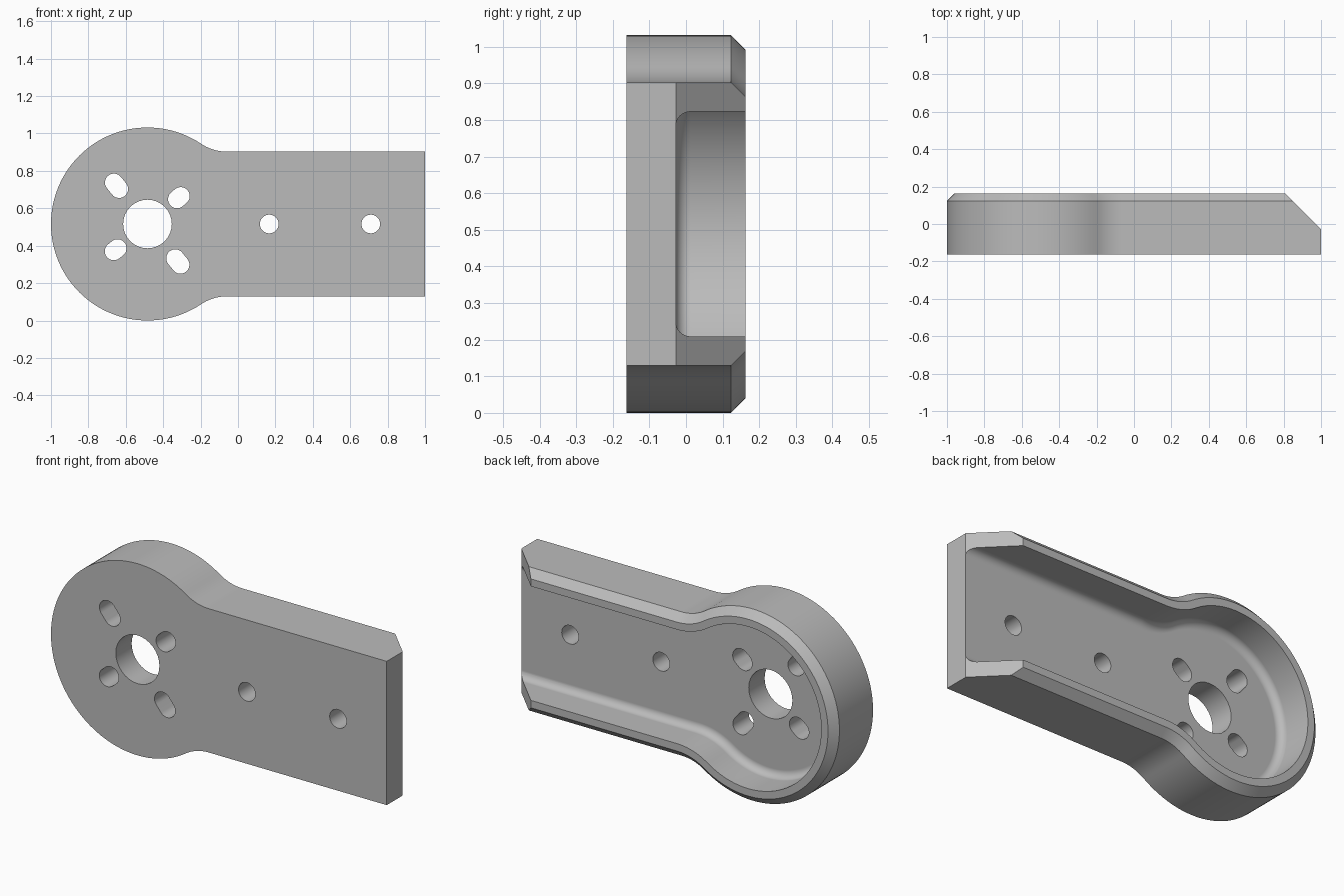
import bpy, bmesh
from math import sin, cos, pi, radians, atan2, hypot

cube = bpy.data.objects.get("Cube")
if cube:
    bpy.data.objects.remove(cube, do_unlink=True)

# Main dimensions
HEAD_R = 0.516              # round head radius, also the height of its centre
HEAD_X = HEAD_R - 1         # head centre
BAR_H = 0.387               # half height of the arm
NECK_X = -0.06              # where the neck fillet meets the arm
FRONT, BACK, FLOOR = -0.163, 0.163, -0.028
WALL, CHAMFER, FILLET = 0.08, 0.04, 0.04
DX = NECK_X - HEAD_X
NECK_R = (DX**2 + BAR_H**2 - HEAD_R**2) / (2 * (HEAD_R - BAR_H))
TANGENT = atan2(BAR_H + NECK_R, DX)


def arc(cx, cz, r, a0, a1, n):
    return [(cx + r * cos(a0 + (a1 - a0) * i / n),
             cz + r * sin(a0 + (a1 - a0) * i / n)) for i in range(n + 1)]


def outline(inset, end_x, y):
    """Keyhole outline of head, neck and arm, moved inwards by inset."""
    half = [(end_x, BAR_H - inset)]
    half += arc(NECK_X, BAR_H + NECK_R, NECK_R + inset, 1.5 * pi, pi + TANGENT, 10)
    half += arc(HEAD_X, 0, HEAD_R - inset, TANGENT, pi, 44)[1:]
    full = half + [(x, -z) for x, z in reversed(half[:-1])]
    return [(x, y, z + HEAD_R) for x, z in full]


def loft(name, rings):
    """Closed solid through matching rings of points."""
    bm = bmesh.new()
    loops = [[bm.verts.new(p) for p in ring] for ring in rings]
    n = len(loops[0])
    for a, b in zip(loops, loops[1:]):
        for i in range(n):
            j = (i + 1) % n
            bm.faces.new((a[i], a[j], b[j], b[i]))
    bm.faces.new(loops[0])
    bm.faces.new(loops[-1])
    bmesh.ops.remove_doubles(bm, verts=bm.verts, dist=1e-5)
    bmesh.ops.recalc_face_normals(bm, faces=bm.faces)
    mesh = bpy.data.meshes.new(name)
    bm.to_mesh(mesh)
    bm.free()
    obj = bpy.data.objects.new(name, mesh)
    bpy.context.collection.objects.link(obj)
    return obj


def slot(name, x, z, r, half_len=0.0, angle=0.0):
    """Through cutter with round ends, lengthened along angle."""
    dx, dz = half_len * cos(angle), half_len * sin(angle)
    ring = arc(x + dx, z + dz, r, angle - pi / 2, angle + pi / 2, 16)
    ring += arc(x - dx, z - dz, r, angle + pi / 2, angle + 1.5 * pi, 16)
    return loft(name, [[(px, y, pz) for px, pz in ring] for y in (-0.3, 0.3)])


# Solid body with a chamfered back edge
body = loft("bracket_body", [outline(0, 1, FRONT),
                             outline(0, 1, BACK - CHAMFER),
                             outline(CHAMFER, 1, BACK)])

# Cavity with a rounded floor corner, open at the arm end
rings = [outline(WALL, 1.3, 0.3)]
for i in range(9):
    a = i / 8 * pi / 2
    rings.append(outline(WALL + FILLET * (1 - cos(a)), 1.3,
                         FLOOR + FILLET * (1 - sin(a))))
cutters = [loft("cavity_cutter", rings)]

# Sloped arm end
slope = [(0.808, BACK + 0.002), (0.61, 0.363), (1.3, 0.363), (1.3, -0.327)]
cutters.append(loft("slope_cutter", [[(x, y, z) for x, y in slope[1:]]
                                     for z in (-0.2, 1.3)]))

# Central bore, arm holes and radial slots
cutters.append(slot("bore_cutter", HEAD_X, HEAD_R, 0.13))
for x in (0.167, 0.71):
    cutters.append(slot("arm_hole_cutter", x, HEAD_R, 0.05))
for deg, dist, half_len in ((40, 0.219, 0.013), (129, 0.263, 0.022),
                            (219, 0.219, 0.013), (309, 0.258, 0.022)):
    a = radians(deg)
    cutters.append(slot("slot_cutter", HEAD_X + dist * cos(a),
                        HEAD_R + dist * sin(a), 0.048, half_len, a))

bpy.ops.object.select_all(action='DESELECT')
bpy.context.view_layer.objects.active = body
body.select_set(True)
for cutter in cutters:
    cutter.hide_render = True
    mod = body.modifiers.new("cut", 'BOOLEAN')
    mod.operation = 'DIFFERENCE'
    mod.solver = 'EXACT'
    mod.object = cutter
    bpy.ops.object.modifier_apply(modifier=mod.name)
    bpy.data.objects.remove(cutter, do_unlink=True)

# Grey finish
grey = bpy.data.materials.new("light_grey")
grey.use_nodes = True
colour = (0.5, 0.5, 0.5, 1)
grey.diffuse_color = colour
grey.node_tree.nodes["Principled BSDF"].inputs["Base Color"].default_value = colour
body.data.materials.clear()
body.data.materials.append(grey)

# Smooth curves, crisp edges, flat large faces
bpy.ops.object.shade_smooth_by_angle(angle=radians(30))
weighted = body.modifiers.new("weighted_normals", 'WEIGHTED_NORMAL')
weighted.keep_sharp = True
